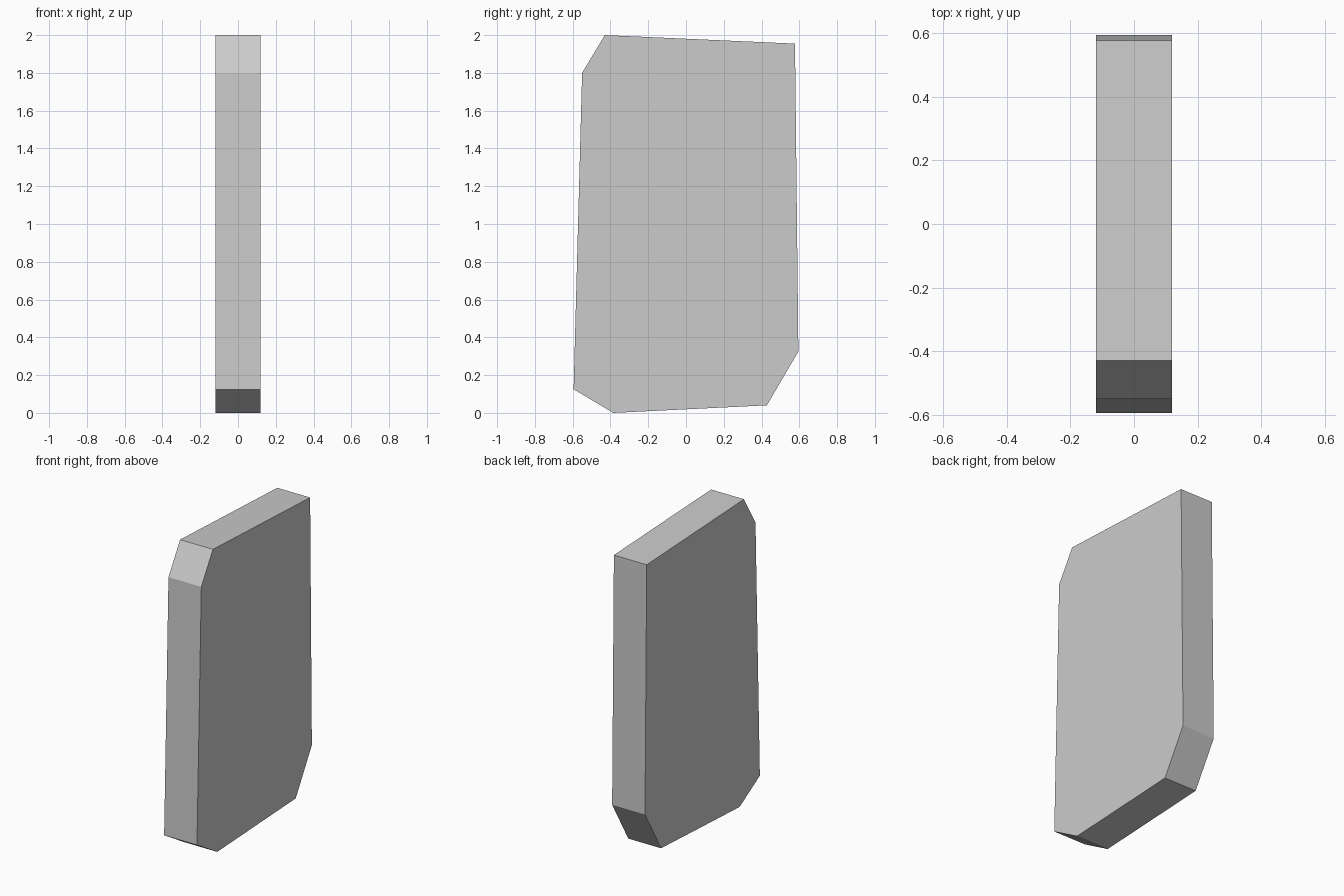
import bpy, bmesh

if "Cube" in bpy.data.objects:
    bpy.data.objects.remove(bpy.data.objects["Cube"])

HALF_THICKNESS = 0.119

# Side outline of the slab (y, z), with three clipped corners
outline = [(-0.385, 0.0), (0.428, 0.04), (0.595, 0.325), (0.577, 1.955),
           (-0.43, 2.0), (-0.55, 1.80), (-0.595, 0.125)]

# Extrude the outline across x into a flat-faced slab
bm = bmesh.new()
face = bm.faces.new([bm.verts.new((-HALF_THICKNESS, y, z)) for y, z in outline])
side = bmesh.ops.extrude_face_region(bm, geom=[face])["geom"]
bmesh.ops.translate(bm, vec=(2 * HALF_THICKNESS, 0, 0),
                    verts=[v for v in side if isinstance(v, bmesh.types.BMVert)])
bmesh.ops.recalc_face_normals(bm, faces=bm.faces)

mesh = bpy.data.meshes.new("slab")
bm.to_mesh(mesh)
bm.free()
bpy.context.collection.objects.link(bpy.data.objects.new("slab", mesh))
